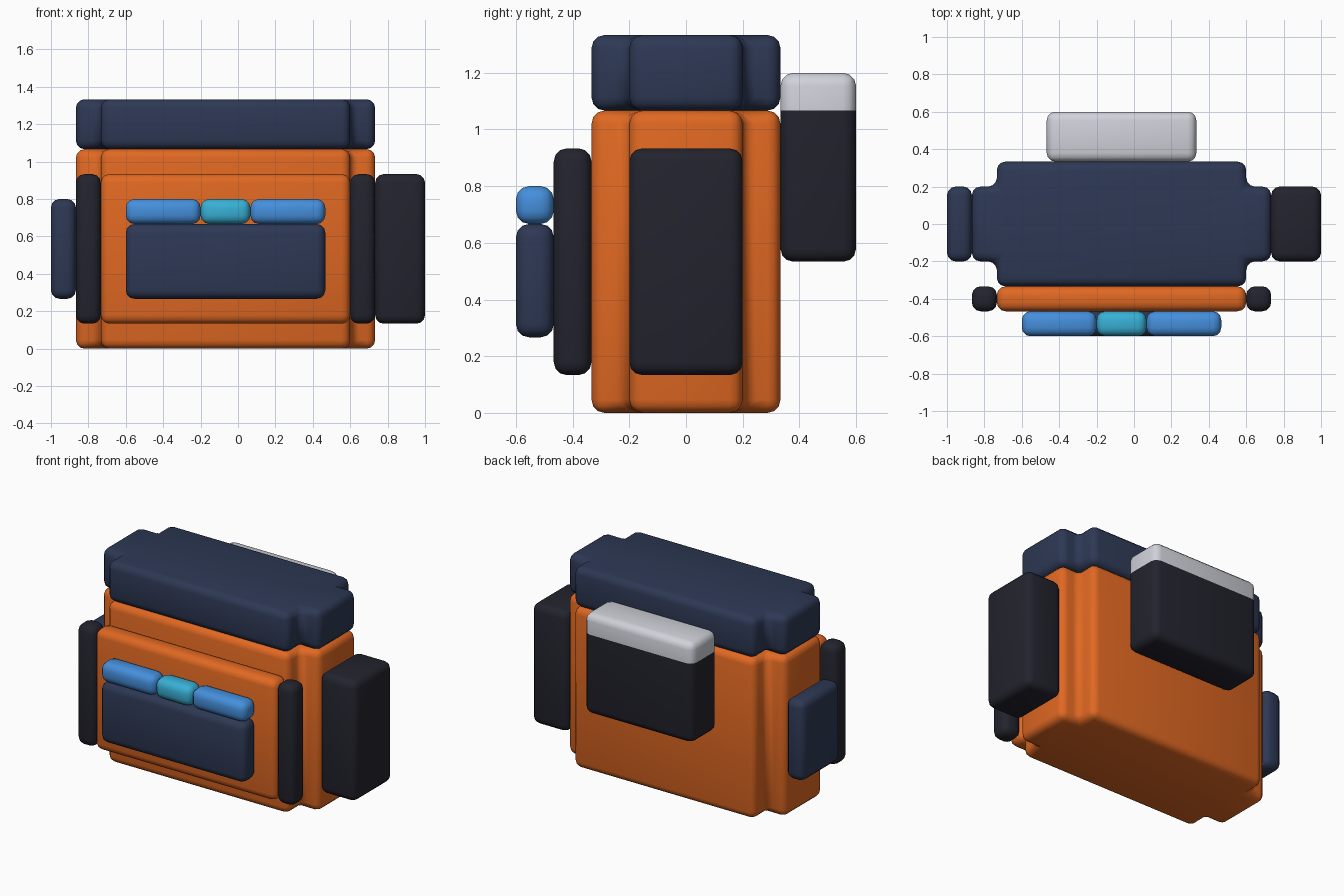
import bpy, bmesh, math

if "Cube" in bpy.data.objects:
    bpy.data.objects.remove(bpy.data.objects["Cube"])

U = 2 / 15          # grid unit that every part snaps to
BEVEL = 0.046


def material(name, hex_code):
    rgb = [int(hex_code[i:i + 2], 16) / 255 for i in (0, 2, 4)]
    lin = [c / 12.92 if c <= 0.04045 else ((c + 0.055) / 1.055) ** 2.4 for c in rgb]
    mat = bpy.data.materials.new(name)
    mat.diffuse_color = (*lin, 1)
    mat.use_nodes = True
    mat.node_tree.nodes["Principled BSDF"].inputs["Base Color"].default_value = mat.diffuse_color
    return mat


ORANGE = material("orange canvas", "E06822")
NAVY = material("navy canvas", "2D3854")
DARK = material("dark fabric", "23232E")
LIGHT = material("light grey", "D0D2DA")
BLUE = material("bright blue", "458FDC")
CYAN = material("cyan", "38B0D6")


def soft_prism(name, outline, z0, z1, mat, split=None, upper_mat=None):
    """Extrude an outline (grid units), round all edges, optionally recolour above a height."""
    bm = bmesh.new()
    base = bm.faces.new([bm.verts.new((x * U, y * U, z0 * U)) for x, y in outline])
    top = bmesh.ops.extrude_face_region(bm, geom=[base])["geom"]
    for v in top:
        if isinstance(v, bmesh.types.BMVert):
            v.co.z = z1 * U
    bmesh.ops.recalc_face_normals(bm, faces=bm.faces[:])
    bmesh.ops.bevel(bm, geom=bm.edges[:], offset=BEVEL, segments=3, profile=0.5,
                    affect='EDGES', clamp_overlap=True)
    if split is not None:
        bmesh.ops.bisect_plane(bm, geom=bm.verts[:] + bm.edges[:] + bm.faces[:],
                               plane_co=(0, 0, split * U), plane_no=(0, 0, 1))
        for f in bm.faces:
            f.material_index = int(f.calc_center_median().z > split * U)
    bmesh.ops.recalc_face_normals(bm, faces=bm.faces[:])
    mesh = bpy.data.meshes.new(name)
    bm.to_mesh(mesh)
    bm.free()
    mesh.materials.append(mat)
    if upper_mat:
        mesh.materials.append(upper_mat)
    ob = bpy.data.objects.new(name, mesh)
    bpy.context.collection.objects.link(ob)
    bpy.ops.object.select_all(action='DESELECT')
    ob.select_set(True)
    bpy.context.view_layer.objects.active = ob
    bpy.ops.object.shade_smooth_by_angle(angle=math.radians(45))
    return ob


def soft_box(name, x0, x1, y0, y1, z0, z1, mat, **kw):
    return soft_prism(name, [(x0, y0), (x1, y0), (x1, y1), (x0, y1)], z0, z1, mat, **kw)


# Main bag and lid share a rectangle with notched corners
notched = [(-5.5, -2.5), (4.5, -2.5), (4.5, -1.5), (5.5, -1.5), (5.5, 1.5), (4.5, 1.5),
           (4.5, 2.5), (-5.5, 2.5), (-5.5, 1.5), (-6.5, 1.5), (-6.5, -1.5), (-5.5, -1.5)]
soft_prism("bag_body", notched, 0, 8, ORANGE)
soft_prism("bag_lid", notched, 8, 10, NAVY)

# Front panel with a dark strap on each side
soft_box("front_panel", -5.5, 4.5, -3.5, -2.5, 1, 7, ORANGE)
for side, x in (("left", -6.5), ("right", 4.5)):
    soft_box(side + "_strap", x, x + 1, -3.5, -2.5, 1, 7, DARK)

# Front pocket and the coloured rolls along its top
soft_box("front_pocket", -4.5, 3.5, -4.5, -3.5, 2, 5, NAVY)
for name, x0, x1, mat in (("left_roll", -4.5, -1.5, BLUE), ("middle_roll", -1.5, 0.5, CYAN),
                          ("right_roll", 0.5, 3.5, BLUE)):
    soft_box(name, x0, x1, -4.5, -3.5, 5, 6, mat)

# Side pouches
soft_box("left_pouch", -7.5, -6.5, -1.5, 1.5, 2, 6, NAVY)
soft_box("right_pouch", 5.5, 7.5, -1.5, 1.5, 1, 7, DARK)

# Back pack, dark below and light on top
soft_box("back_pack", -3.5, 2.5, 2.5, 4.5, 4, 9, DARK, split=8, upper_mat=LIGHT)
